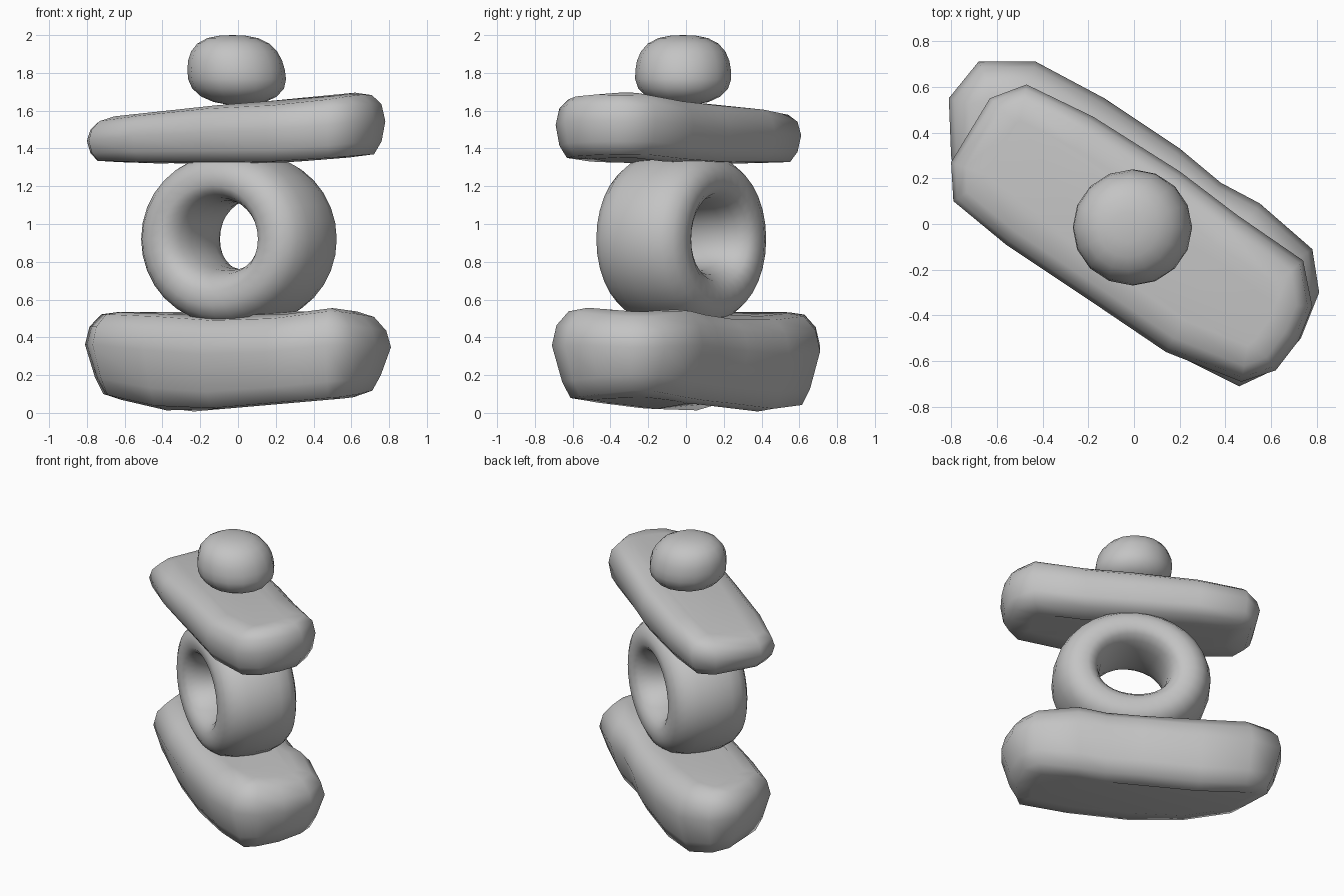
import bpy
import bmesh
import math
from mathutils import Vector

cube = bpy.data.objects.get("Cube")
if cube:
    bpy.data.objects.remove(cube)

# One stone colour
stone = bpy.data.materials.new("grey stone")
stone.use_nodes = True
stone.diffuse_color = (0.55, 0.55, 0.55, 1)
stone.node_tree.nodes["Principled BSDF"].inputs["Base Color"].default_value = stone.diffuse_color


def finish(name, bm):
    bmesh.ops.recalc_face_normals(bm, faces=bm.faces)
    mesh = bpy.data.meshes.new(name)
    bm.to_mesh(mesh)
    bm.free()
    obj = bpy.data.objects.new(name, mesh)
    bpy.context.collection.objects.link(obj)
    mesh.materials.append(stone)
    bpy.ops.object.select_all(action='DESELECT')
    obj.select_set(True)
    bpy.context.view_layer.objects.active = obj
    bpy.ops.object.shade_smooth_by_angle(angle=math.radians(80))


def bridge(bm, a, b):
    for i in range(len(a)):
        j = (i + 1) % len(a)
        bm.faces.new((a[i], a[j], b[j], b[i]))


def lookup(points, x):
    # Piecewise linear height along the slab
    if x <= points[0][0]:
        return points[0][1]
    for (x0, z0), (x1, z1) in zip(points, points[1:]):
        if x <= x1:
            return z0 + (z1 - z0) * (x - x0) / (x1 - x0)
    return points[-1][1]


def inset(outline, d):
    # Move each corner of the clockwise outline inwards
    result = []
    for i, p in enumerate(outline):
        before, after = Vector(outline[i - 1]), Vector(outline[(i + 1) % len(outline)])
        t = (after - before).normalized()
        result.append(Vector(p) + Vector((t.y, -t.x)) * d)
    return result


def slab(name, outline, top, bottom, profile):
    bm = bmesh.new()
    rings = []
    for d, t in profile:
        ring = []
        for p in inset(outline, d):
            low, high = lookup(bottom, p.x), lookup(top, p.x)
            ring.append(bm.verts.new((p.x, p.y, low + (high - low) * t)))
        rings.append(ring)
    for a, b in zip(rings, rings[1:]):
        bridge(bm, a, b)
    bm.faces.new(rings[0])
    bm.faces.new(rings[-1])
    finish(name, bm)


# Thick base slab, lying diagonally
slab("base_slab",
     [(-0.80, 0.30), (-0.81, 0.55), (-0.68, 0.71), (-0.43, 0.71), (-0.13, 0.55),
      (0.20, 0.33), (0.38, 0.18), (0.55, 0.09), (0.78, -0.11), (0.81, -0.30), (0.73, -0.50),
      (0.61, -0.64), (0.46, -0.71), (0.14, -0.55), (-0.20, -0.32), (-0.50, -0.10), (-0.77, 0.12)],
     [(-0.67, 0.535), (-0.3, 0.52), (0, 0.49), (0.5, 0.555), (0.68, 0.53), (0.8, 0.5)],
     [(-0.75, 0.1), (-0.32, 0.0), (0.6, 0.08), (0.75, 0.12)],
     [(0.2, 0), (0.1, 0.02), (0.055, 0.2), (0.0, 0.6), (0.025, 0.82), (0.09, 0.97), (0.18, 1)])

# Thinner lintel slab
slab("lintel_slab",
     [(-0.79, 0.10), (-0.80, 0.27), (-0.63, 0.55), (-0.47, 0.61), (-0.18, 0.47),
      (0.20, 0.23), (0.45, 0.04), (0.74, -0.16), (0.78, -0.36), (0.72, -0.51),
      (0.62, -0.64), (0.47, -0.69), (0.14, -0.56), (-0.20, -0.33), (-0.56, -0.09)],
     [(-0.8, 1.53), (-0.7, 1.565), (-0.1, 1.63), (0.3, 1.645), (0.65, 1.70), (0.78, 1.69)],
     [(-0.7, 1.33), (-0.4, 1.32), (0.25, 1.325), (0.75, 1.365)],
     [(0.2, 0), (0.06, 0.02), (0.02, 0.22), (0.0, 0.55), (0.02, 0.82), (0.07, 0.96), (0.16, 1)])

# Wide ring stone, its hole running across the slabs
bm = bmesh.new()
turn = math.radians(-33)
rings = []
for i in range(32):
    a = math.tau * i / 32
    ring = []
    for j in range(18):
        b = math.tau * j / 18
        c, s = math.cos(b), math.sin(b)
        thick = 0.175 if c > 0 else 0.13
        r = 0.352 + thick * math.copysign(abs(c) ** 0.8, c)
        y = 0.272 * math.copysign(abs(s) ** 0.8, s)
        x, z = r * math.cos(a), 0.89 * r * math.sin(a)
        # Raised floor inside the hole
        if c < 0 and math.sin(a) < 0:
            z -= 0.04 * c * math.sin(a) ** 2
        ring.append(bm.verts.new((x * math.cos(turn) - y * math.sin(turn) + 0.005,
                                  x * math.sin(turn) + y * math.cos(turn) - 0.025, z + 0.92)))
    rings.append(ring)
for i in range(32):
    bridge(bm, rings[i - 1], rings[i])
finish("ring_stone", bm)

# Rounded, slightly boxy cap stone, fuller low down
bm = bmesh.new()
bmesh.ops.create_uvsphere(bm, u_segments=16, v_segments=12, radius=1)
for v in bm.verts:
    flat = math.hypot(v.co.x, v.co.y)
    x, y, z = v.co / (flat ** 2.5 + abs(v.co.z) ** 2.5) ** 0.4
    full = 1 - 0.08 * z * (1 - z * z)
    v.co = (0.258 * x * full - 0.01 - 0.02 * z, 0.253 * y * full - 0.015, 1.815 + 0.185 * z)
finish("cap_stone", bm)
